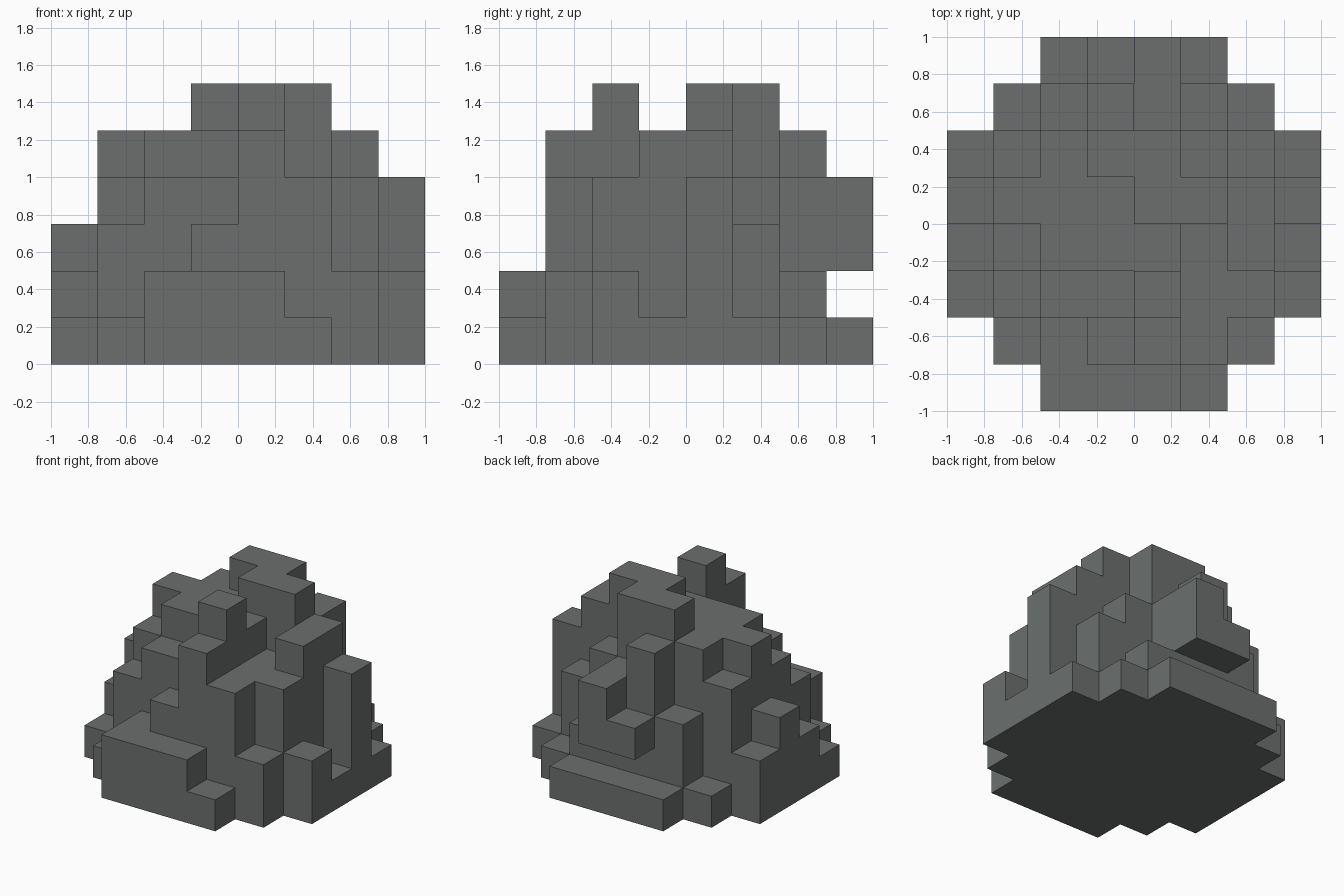
import bpy
import bmesh
import math
from mathutils import Vector

cube = bpy.data.objects.get("Cube")
if cube:
    bpy.data.objects.remove(cube, do_unlink=True)

CELL = 0.25

# Column heights in cells: rows run front to back, digits run from -x to +x
HEIGHTS = [
    "00222100",
    "01235420",
    "13446442",
    "24555451",
    "35556654",
    "24566431",
    "01354210",
    "00111100",
]

# Overhanging ledge at the back
LEDGE = [(3, 7, 2), (4, 7, 2), (4, 7, 3)]

# Solid cells of the boulder
solid = {(i, j, k)
         for j, row in enumerate(HEIGHTS)
         for i, h in enumerate(row)
         for k in range(int(h))}
solid.update(LEDGE)

# Stone material
stone = bpy.data.materials.new("stone grey")
stone.use_nodes = True
colour = (0.147, 0.159, 0.153, 1.0)
stone.diffuse_color = colour
bsdf = stone.node_tree.nodes["Principled BSDF"]
bsdf.inputs["Base Color"].default_value = colour
bsdf.inputs["Roughness"].default_value = 0.9

# Outer skin: one quad wherever a solid cell meets air
bm = bmesh.new()
for cell in sorted(solid):
    centre = Vector(cell) + Vector((0.5, 0.5, 0.5))
    for axis in range(3):
        for sign in (-1, 1):
            step = [0, 0, 0]
            step[axis] = sign
            if tuple(c + s for c, s in zip(cell, step)) in solid:
                continue
            n = Vector(step)
            u = Vector([1.0 if a == (axis + 1) % 3 else 0.0 for a in range(3)])
            v = n.cross(u)
            corners = [centre + 0.5 * (n + a * u + b * v)
                       for a, b in ((-1, -1), (1, -1), (1, 1), (-1, 1))]
            bm.faces.new([bm.verts.new((c - Vector((4, 4, 0))) * CELL)
                          for c in corners])

# Weld the quads and merge flat areas into clean faces
bmesh.ops.remove_doubles(bm, verts=bm.verts[:], dist=0.001)
bmesh.ops.dissolve_limit(bm, angle_limit=math.radians(1),
                         verts=bm.verts[:], edges=bm.edges[:])

mesh = bpy.data.meshes.new("boulder")
bm.to_mesh(mesh)
bm.free()
mesh.materials.append(stone)
boulder = bpy.data.objects.new("boulder", mesh)
bpy.context.collection.objects.link(boulder)
